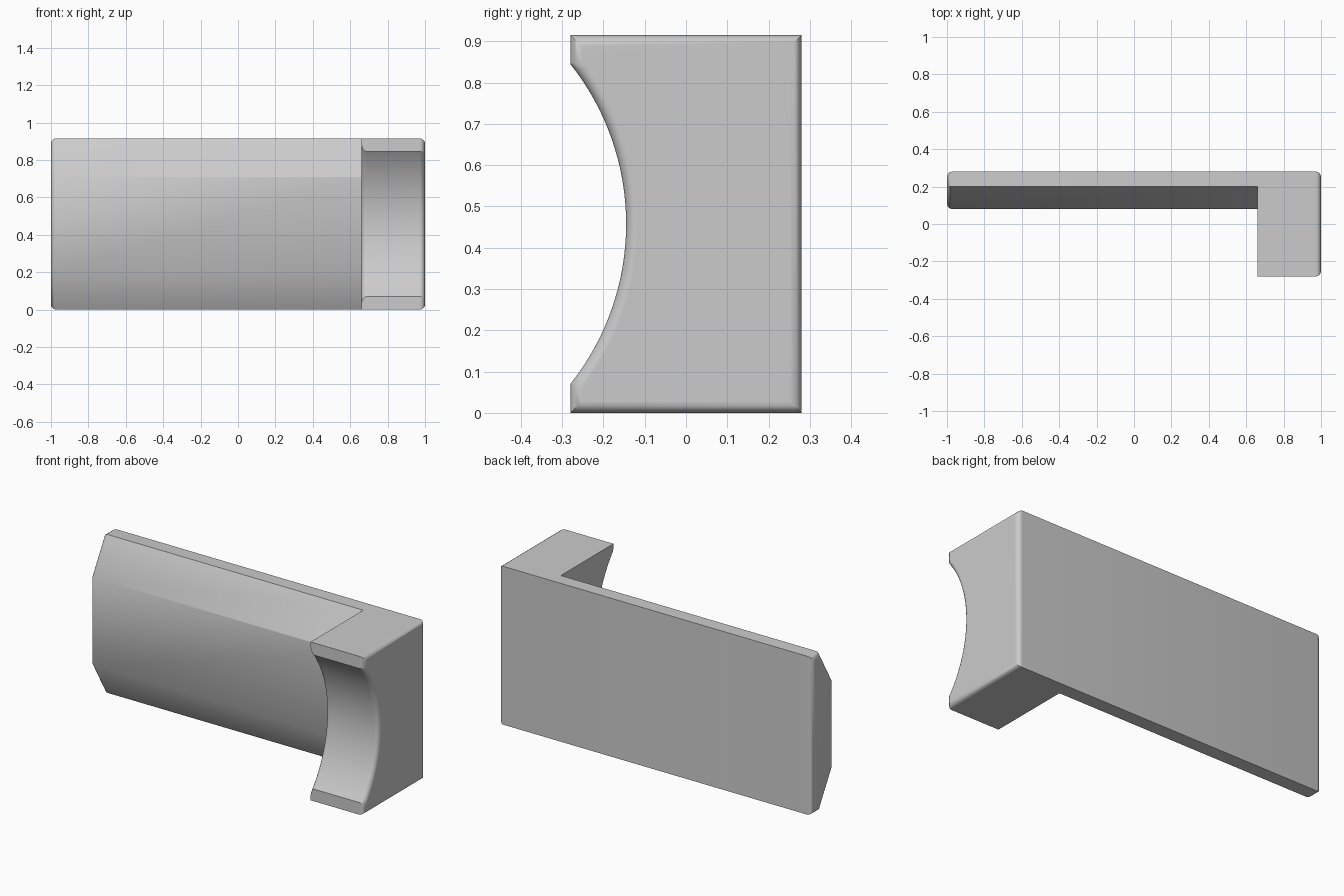
import bpy, bmesh, math

cube = bpy.data.objects.get("Cube")
if cube:
    bpy.data.objects.remove(cube, do_unlink=True)

HEIGHT = 0.915
BACK = 0.28
JOIN = 0.66      # x where the plate meets the end block
ROUND = 0.028

grey = bpy.data.materials.new("plain_grey")
grey.use_nodes = True
colour = (0.6, 0.6, 0.6, 1)
grey.diffuse_color = colour
grey.node_tree.nodes["Principled BSDF"].inputs["Base Color"].default_value = colour


def prism(profile, x0, x1):
    """Extrude a closed (y, z) profile along x."""
    bm = bmesh.new()
    face = bm.faces.new([bm.verts.new((x0, y, z)) for y, z in profile])
    new = bmesh.ops.extrude_face_region(bm, geom=[face])["geom"]
    moved = [v for v in new if isinstance(v, bmesh.types.BMVert)]
    bmesh.ops.translate(bm, verts=moved, vec=(x1 - x0, 0, 0))
    bmesh.ops.recalc_face_normals(bm, faces=bm.faces)
    return bm


def edges_at(bm, x):
    return [e for e in bm.edges if all(abs(v.co.x - x) < 1e-4 for v in e.verts)]


def round_edges(bm, edges, width):
    bmesh.ops.bevel(bm, geom=edges, offset=width, offset_type='OFFSET',
                    segments=4, profile=0.5, affect='EDGES', clamp_overlap=True)


def finish(bm, name, angle):
    mesh = bpy.data.meshes.new(name)
    bm.to_mesh(mesh)
    bm.free()
    obj = bpy.data.objects.new(name, mesh)
    bpy.context.collection.objects.link(obj)
    mesh.materials.append(grey)
    bpy.ops.object.select_all(action='DESELECT')
    obj.select_set(True)
    bpy.context.view_layer.objects.active = obj
    bpy.ops.object.shade_smooth_by_angle(angle=math.radians(angle))
    return obj


# Long plate with sloped upper and lower front faces
slope = 0.205
plate = prism([(BACK, 0), (0.2, 0), (0.08, slope), (0.08, HEIGHT - slope),
               (0.2, HEIGHT), (BACK, HEIGHT)], -1, JOIN)
round_edges(plate, edges_at(plate, -1), ROUND)
# Crisp crease along the upper slope, soft along the lower one
for e in plate.edges:
    a, b = (v.co for v in e.verts)
    if abs(a.x - b.x) > 1 and a.y < 0.1 and a.z > HEIGHT / 2:
        e.smooth = False
hidden = [f for f in plate.faces if all(abs(v.co.x - JOIN) < 1e-4 for v in f.verts)]
bmesh.ops.delete(plate, geom=hidden, context='FACES_ONLY')
finish(plate, "long_plate", 35)

# End block with a concave scoop cut in its front
radius, deepest, half = 0.6235, -0.145, math.asin(0.3875 / 0.6235)
steps = 32
scoop = []
for i in range(steps + 1):
    t = half * (2 * i / steps - 1)
    scoop.append((deepest - radius + radius * math.cos(t),
                  HEIGHT / 2 + radius * math.sin(t)))
block = prism([(BACK, 0), (-BACK, 0)] + scoop + [(-BACK, HEIGHT), (BACK, HEIGHT)],
              JOIN, 1)
round_edges(block, edges_at(block, 1), ROUND)
inner_arc = [e for e in edges_at(block, JOIN)
             if all(v.co.y < -0.1 and 0.05 < v.co.z < HEIGHT - 0.05 for v in e.verts)]
round_edges(block, inner_arc, ROUND)
end_block = finish(block, "scooped_end_block", 30)
weighted = end_block.modifiers.new("even_shading", 'WEIGHTED_NORMAL')
weighted.keep_sharp = True
